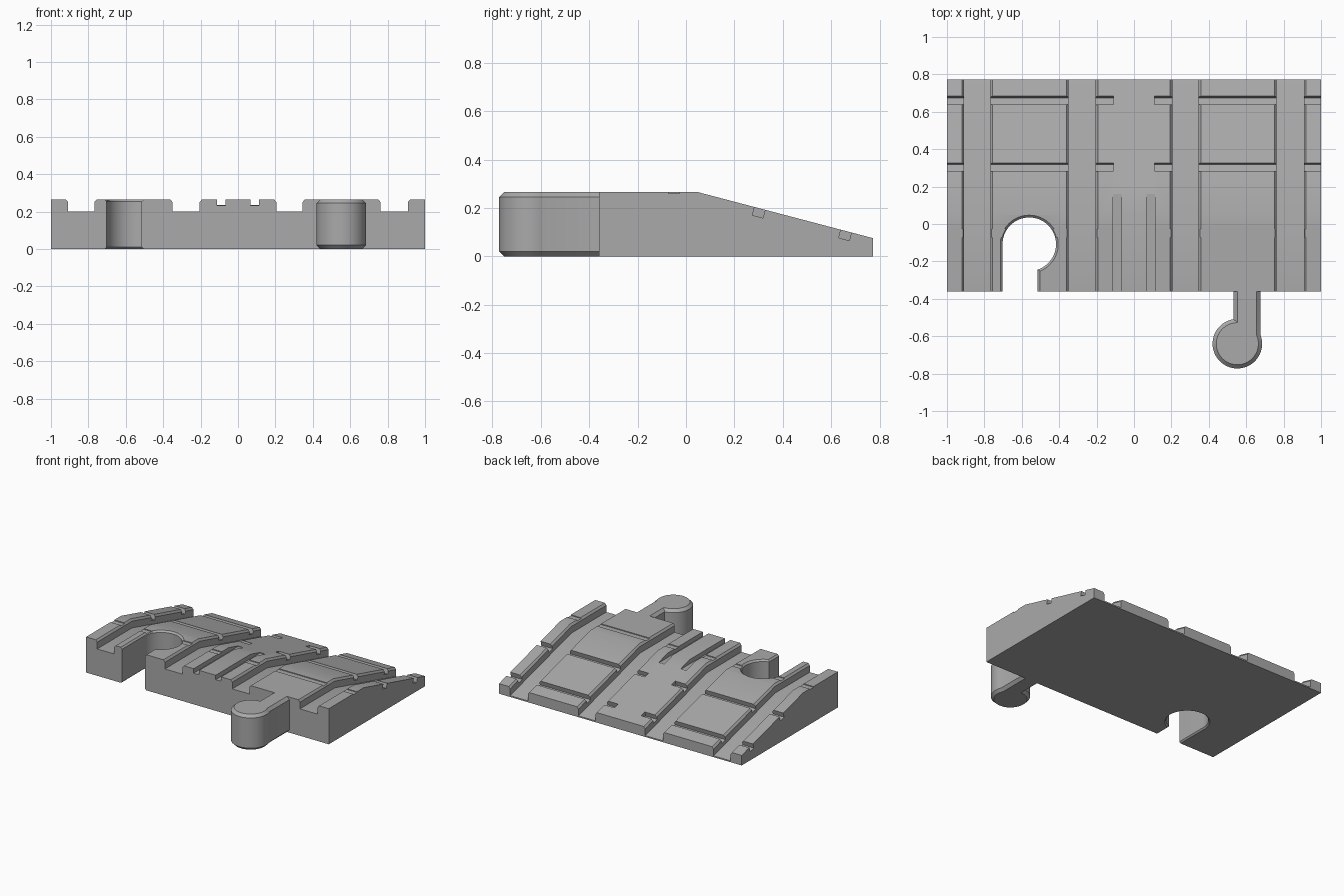
import bpy, bmesh, math
from mathutils import Matrix

cube = bpy.data.objects.get("Cube")
if cube:
    bpy.data.objects.remove(cube, do_unlink=True)

TOP, LOW = 0.265, 0.075            # deck height, height of the ramp's thin end
FRONT, CREST, BACK = -0.36, 0.05, 0.773
SLOPE = math.atan2(TOP - LOW, BACK - CREST)

grey = bpy.data.materials.new("plastic_grey")
grey.use_nodes = True
colour = (0.40, 0.40, 0.40, 1)
grey.diffuse_color = colour
grey.node_tree.nodes["Principled BSDF"].inputs["Base Color"].default_value = colour


def loft(name, loops):
    """Skin a row of closed loops and cap both ends."""
    bm = bmesh.new()
    rings = [[bm.verts.new(p) for p in loop] for loop in loops]
    n = len(rings[0])
    for a, b in zip(rings, rings[1:]):
        for i in range(n):
            j = (i + 1) % n
            bm.faces.new((a[i], a[j], b[j], b[i]))
    bm.faces.new(rings[0])
    bm.faces.new(rings[-1])
    bmesh.ops.recalc_face_normals(bm, faces=bm.faces)
    mesh = bpy.data.meshes.new(name)
    bm.to_mesh(mesh)
    bm.free()
    mesh.materials.append(grey)
    obj = bpy.data.objects.new(name, mesh)
    bpy.context.collection.objects.link(obj)
    return obj


def box(name, x0, x1, y, z, width, height, tilt=0):
    """Box along x, centred on y and z, tilted with the ramp."""
    w, h = width / 2, height / 2
    corners = [(-w, -h), (w, -h), (w, h), (-w, h)]
    obj = loft(name, [[(x, u, v) for u, v in corners] for x in (x0, x1)])
    obj.data.transform(Matrix.Translation((0, y, z)) @ Matrix.Rotation(-tilt, 4, "X"))
    return obj


def keyhole(name, cx, cy, r, left, right, length, turn, layers):
    """Disc with an off-centre neck; each layer is a height and an outward offset."""
    loops = []
    for z, d in layers:
        start = math.acos((right + d) / (r + d))
        end = math.acos((left - d) / (r + d)) - math.tau
        pts = [(right + d, length)]
        for i in range(49):
            a = start + (end - start) * i / 48
            pts.append(((r + d) * math.cos(a), (r + d) * math.sin(a)))
        pts.append((left - d, length))
        loops.append([(cx + turn * x, cy + turn * y, z) for x, y in pts])
    return loft(name, loops)


# Track body: grooved cross-section carried over the deck and down the ramp
section = [(-1, 0)]
for a, b in ((-0.908, -0.768), (-0.35, -0.205), (0.205, 0.345), (0.762, 0.908)):
    section += [(a - 0.012, 0), (a, -0.015), (a, -0.065),
                (b, -0.065), (b, -0.015), (b + 0.012, 0)]
section.append((1, 0))
body = loft("track_ramp", [
    [(x, y, h + d) for x, d in section] + [(1, y, 0), (-1, y, 0)]
    for y, h in ((FRONT, TOP), (CREST, TOP), (BACK, LOW))])

# Cross slots on both sides, and the two short slots at the front
cutters = []
for side in (-1, 1):
    ends = (0.11 * side, 1.1 * side)
    for y in (0.305, 0.662):
        z = TOP - (y - CREST) * math.tan(SLOPE)
        cutters.append(box("cross_slot_cutter", *ends, y, z, 0.045, 0.07, SLOPE))
    cutters.append(box("deck_slot_cutter", *ends, -0.05, TOP, 0.045, 0.012))
    cutters.append(box("front_slot_cutter", 0.068 * side, 0.113 * side,
                       -0.12, TOP, 0.56, 0.066))

# Socket that receives a neighbouring peg
cutters.append(keyhole("socket_cutter", -0.56, -0.108, 0.143, -0.045, 0.142, 0.4, -1,
                       ((-0.02, 0.03), (0.01, 0), (TOP - 0.012, 0), (TOP + 0.02, 0.032))))

for cutter in cutters:
    mod = body.modifiers.new("cut", "BOOLEAN")
    mod.operation = "DIFFERENCE"
    mod.solver = "EXACT"
    mod.object = cutter
bpy.context.view_layer.update()
cut = bpy.data.meshes.new_from_object(body.evaluated_get(bpy.context.evaluated_depsgraph_get()))
body.modifiers.clear()
body.data = cut
for cutter in cutters:
    bpy.data.objects.remove(cutter, do_unlink=True)

# Connecting peg with chamfered rims
peg = keyhole("connector_peg", 0.5525, -0.64, 0.1125, -0.0, 0.1025, 0.64 + FRONT, 1,
              ((0, 0), (0.02, 0.02), (TOP - 0.02, 0.02), (TOP, 0)))

bpy.ops.object.select_all(action="DESELECT")
for obj in (body, peg):
    obj.select_set(True)
bpy.context.view_layer.objects.active = body
bpy.ops.object.shade_smooth_by_angle(angle=math.radians(30))
